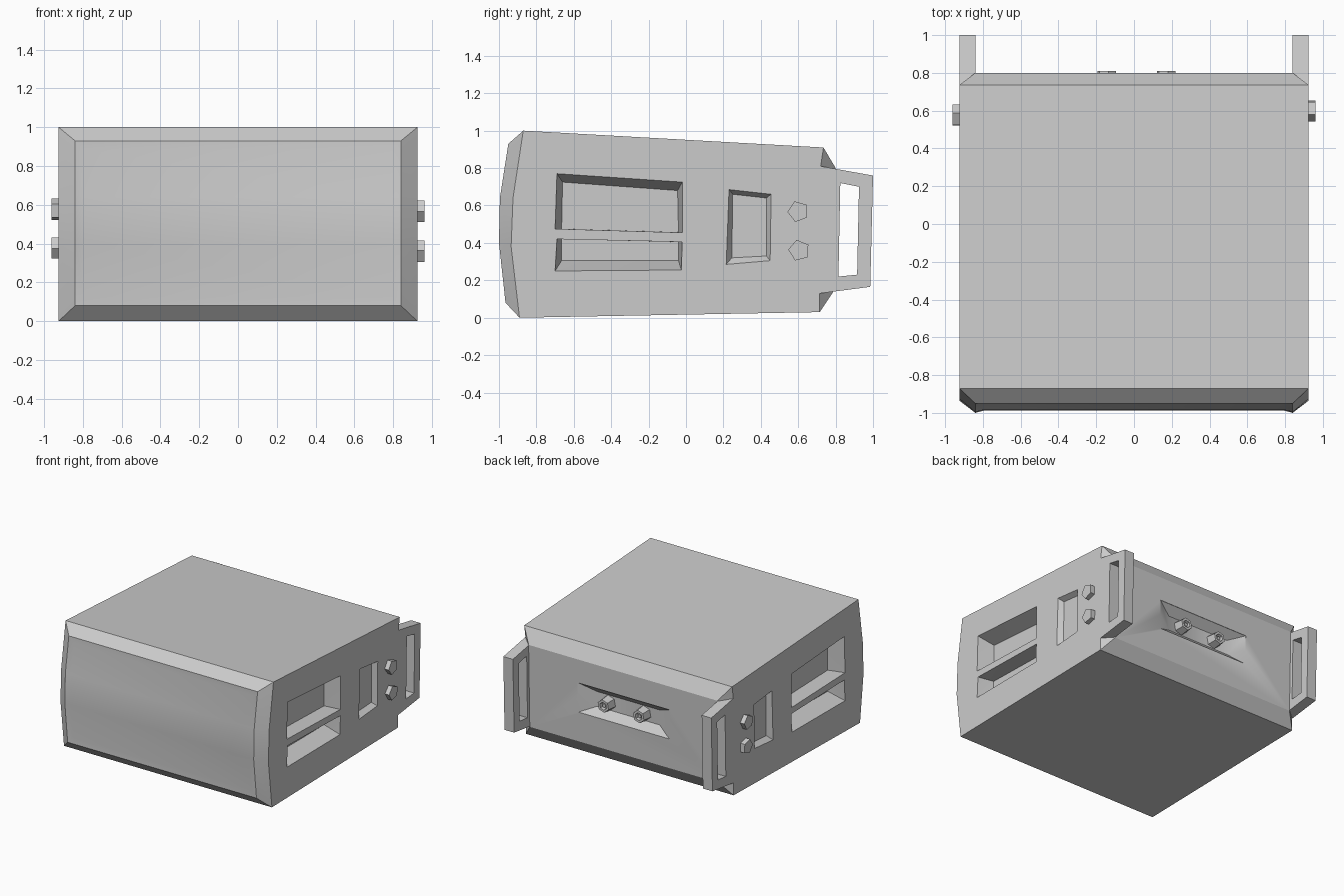
import bpy, bmesh, math
from mathutils import Matrix, Vector

old = bpy.data.objects.get("Cube")
if old:
    bpy.data.objects.remove(old, do_unlink=True)

GREY = (0.6, 0.6, 0.6, 1)
grey = bpy.data.materials.new("plain grey")
grey.use_nodes = True
grey.diffuse_color = GREY
for node in grey.node_tree.nodes:
    if node.type == 'BSDF_PRINCIPLED':
        node.inputs["Base Color"].default_value = GREY


def finish(bm, name):
    bmesh.ops.recalc_face_normals(bm, faces=bm.faces[:])
    mesh = bpy.data.meshes.new(name)
    bm.to_mesh(mesh)
    bm.free()
    mesh.materials.append(grey)
    obj = bpy.data.objects.new(name, mesh)
    bpy.context.collection.objects.link(obj)
    return obj


def select_only(obj):
    bpy.ops.object.select_all(action='DESELECT')
    obj.select_set(True)
    bpy.context.view_layer.objects.active = obj


def hull(bm, points):
    verts = [bm.verts.new(p) for p in points]
    bmesh.ops.convex_hull(bm, input=verts)


def cut(target, cutter):
    mod = target.modifiers.new("cut", 'BOOLEAN')
    mod.operation = 'DIFFERENCE'
    mod.solver = 'EXACT'
    mod.object = cutter
    select_only(target)
    bpy.ops.object.modifier_apply(modifier=mod.name)
    bpy.data.objects.remove(cutter, do_unlink=True)


W, WI = 0.925, 0.84     # half widths: side planes, front and back panels

# Profiles as (y, z)
side_front = [(-0.87, 1.0), (-0.925, 0.64), (-0.935, 0.38), (-0.89, 0.0)]
panel_front = [(-0.95, 0.93), (-0.995, 0.64), (-1.0, 0.4), (-0.965, 0.08)]
side_back = [(0.715, 0.03), (0.715, 0.13), (0.72, 0.81), (0.735, 0.91)]
panel_back = [(0.785, 0.135), (0.80, 0.80)]

# Housing: bowed front, tapering sides, chamfered back
bm = bmesh.new()


def column(x, profile):
    return [bm.verts.new((x, y, z)) for y, z in profile]


front = [column(-W, side_front), column(-WI, panel_front),
         column(WI, panel_front), column(W, side_front)]
back = [column(-W, side_back), column(-WI, panel_back),
        column(WI, panel_back), column(W, side_back)]
panel = []
for i in range(3):
    for j in range(3):
        f = bm.faces.new((front[i][j], front[i][j + 1],
                          front[i + 1][j + 1], front[i + 1][j]))
        if i == 1:
            panel.append(f)
for k in (0, -1):
    bm.faces.new([c[k] for c in front])
    bm.faces.new([c[k] for c in back])
    bm.faces.new((front[0][k], front[3][k], back[3][-1 - k], back[0][-1 - k]))
bm.faces.new(back[1] + back[2][::-1])
for outer, inner, edge in ((back[0], back[1], front[0]), (back[3], back[2], front[3])):
    bm.faces.new(edge + outer)
    bm.faces.new((outer[1], outer[2], inner[1], inner[0]))
    bm.faces.new((outer[0], outer[1], inner[0]))
    bm.faces.new((outer[2], outer[3], inner[1]))
bmesh.ops.recalc_face_normals(bm, faces=bm.faces[:])
bmesh.ops.inset_region(bm, faces=panel, thickness=0.045, depth=-0.012,
                       use_even_offset=True)
housing = finish(bm, "housing")

# Recesses: (rim corners, floor corners, depth) on each side
recesses = [
    ([(-0.69, 0.77), (-0.02, 0.725), (-0.02, 0.455), (-0.70, 0.475)],
     [(-0.66, 0.725), (-0.045, 0.68), (-0.04, 0.457), (-0.665, 0.475)], 0.13),
    ([(-0.69, 0.42), (-0.02, 0.405), (-0.025, 0.255), (-0.70, 0.25)],
     [(-0.665, 0.42), (-0.04, 0.405), (-0.04, 0.305), (-0.665, 0.305)], 0.13),
    ([(0.23, 0.685), (0.455, 0.66), (0.45, 0.305), (0.215, 0.285)],
     [(0.25, 0.66), (0.43, 0.64), (0.43, 0.33), (0.245, 0.32)], 0.04),
]
bm = bmesh.new()
for s in (-1, 1):
    for rim, floor, depth in recesses:
        hull(bm, [(s * x, y, z)
                  for x, ring in ((W - depth, floor), (W, rim), (W + 0.1, rim))
                  for y, z in ring])

# Back recess
BACK_Z = 0.49
hull(bm, [(sx * hx, y, BACK_Z + sz * hz)
          for y, hx, hz in ((0.733, 0.28, 0.06), (0.793, 0.41, 0.12), (0.9, 0.41, 0.12))
          for sx in (-1, 1) for sz in (-1, 1)])
cut(housing, finish(bm, "recess_cutter"))
parts = [housing]

# Rear handles: side plates with a tall slot
plate = [(0.715, 0.13), (0.985, 0.165), (1.0, 0.76), (0.72, 0.81)]
slot = [(0.815, 0.22), (0.915, 0.23), (0.925, 0.70), (0.825, 0.72)]
for s, name in ((1, "left_handle"), (-1, "right_handle")):
    bm = bmesh.new()
    hull(bm, [(s * x, y, z) for x in (WI, W) for y, z in plate])
    handle = finish(bm, name)
    bm = bmesh.new()
    hull(bm, [(s * x, y, z) for x in (WI - 0.1, W + 0.1) for y, z in slot])
    cut(handle, finish(bm, "slot_cutter"))
    parts.append(handle)


def bolt(name, sides, radius, start, direction, length, turn, hollow=False):
    bm = bmesh.new()
    bmesh.ops.create_cone(bm, cap_ends=True, segments=sides, radius1=radius,
                          radius2=radius * (0.85 if hollow else 1), depth=length)
    bm.faces.ensure_lookup_table()
    if hollow:
        top = max(bm.faces, key=lambda f: f.calc_center_median().z)
        for thickness, depth in ((0.02, 0), (0.003, -0.03), (0.012, 0), (0.001, 0.02)):
            bmesh.ops.inset_region(bm, faces=[top], thickness=thickness, depth=depth)
    d = Vector(direction)
    rot = d.to_track_quat('Z', 'Y').to_matrix().to_4x4()
    bm.transform(Matrix.Translation(Vector(start) + d * length / 2) @ rot
                 @ Matrix.Rotation(turn, 4, 'Z'))
    parts.append(finish(bm, name))


# Side bolts
for s, name, y, z, turn in ((1, "left_upper_bolt", 0.60, 0.568, 0.35),
                            (1, "left_lower_bolt", 0.605, 0.36, 1.5),
                            (-1, "right_upper_bolt", 0.575, 0.575, 0.2),
                            (-1, "right_lower_bolt", 0.58, 0.378, 0.9)):
    bolt(name, 5, 0.058, (s * (W - 0.01), y, z), (s, 0, 0), 0.046, turn)

# Back sockets
for x, name in ((-0.145, "right_socket"), (0.17, "left_socket")):
    bolt(name, 6, 0.06, (x, 0.725, BACK_Z), (0, 1, 0), 0.085, 0.2, True)

# Smooth only the gently curved front
for obj in parts:
    select_only(obj)
    bpy.ops.object.shade_smooth_by_angle(angle=math.radians(25))
